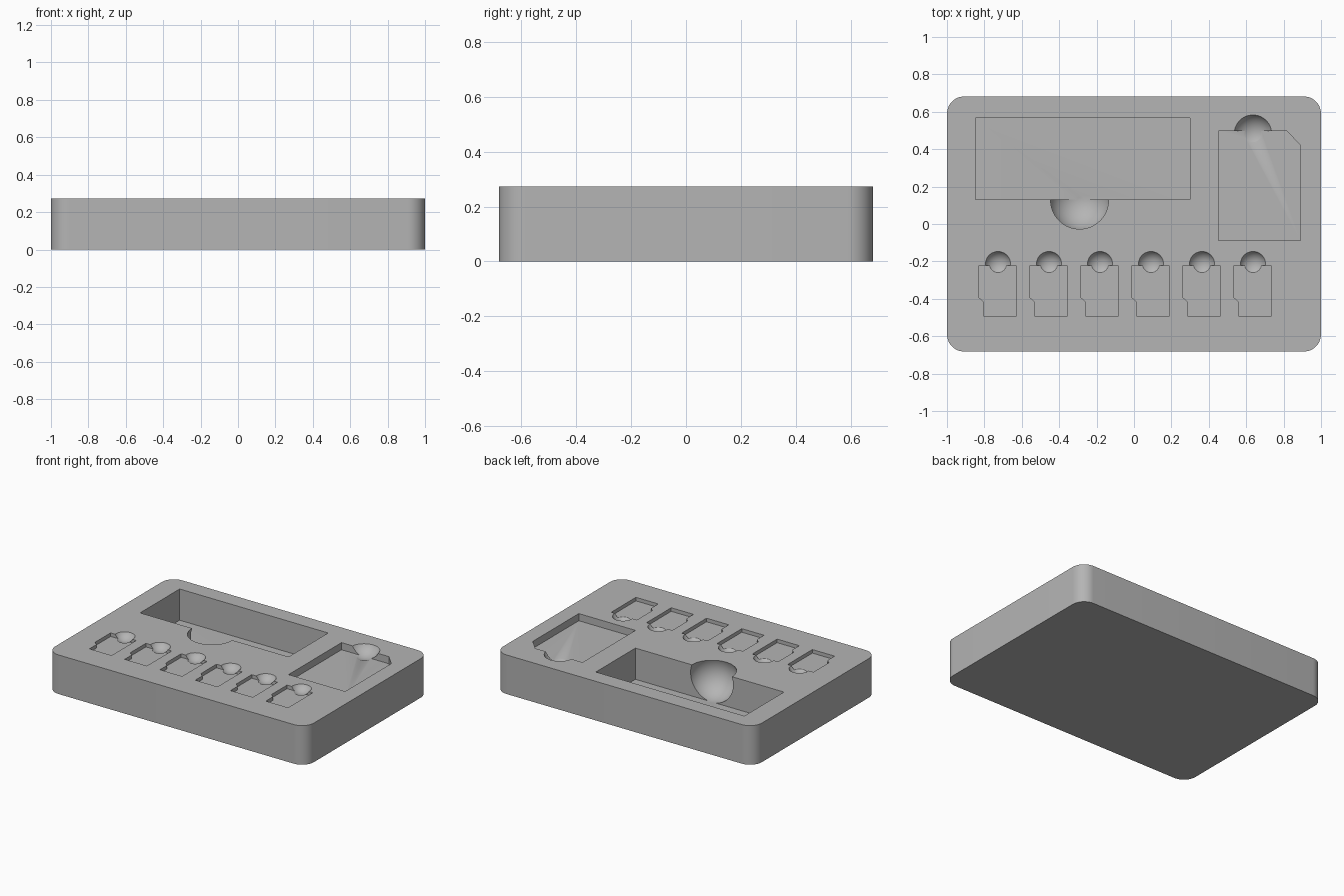
import bpy, bmesh, math
from mathutils import Matrix

cube = bpy.data.objects.get("Cube")
if cube:
    bpy.data.objects.remove(cube, do_unlink=True)

HEIGHT = 0.273

grey = bpy.data.materials.new("matte_grey")
grey.use_nodes = True
colour = (0.46, 0.46, 0.46, 1)
grey.diffuse_color = colour
grey.node_tree.nodes["Principled BSDF"].inputs["Base Color"].default_value = colour


def finish(name, bm):
    bmesh.ops.recalc_face_normals(bm, faces=bm.faces)
    mesh = bpy.data.meshes.new(name)
    bm.to_mesh(mesh)
    bm.free()
    mesh.materials.append(grey)
    obj = bpy.data.objects.new(name, mesh)
    bpy.context.collection.objects.link(obj)
    return obj


def prism(name, outline, bottom, top):
    """Extrude a flat outline between two heights."""
    bm = bmesh.new()
    face = bm.faces.new([bm.verts.new((x, y, bottom)) for x, y in outline])
    ext = bmesh.ops.extrude_face_region(bm, geom=[face])
    moved = [v for v in ext["geom"] if isinstance(v, bmesh.types.BMVert)]
    bmesh.ops.translate(bm, verts=moved, vec=(0, 0, top - bottom))
    return finish(name, bm)


def scoop(name, x, y, rim, depth):
    """Ball whose cap at the top surface has the given rim and depth."""
    radius = (rim ** 2 + depth ** 2) / (2 * depth)
    bm = bmesh.new()
    bmesh.ops.create_uvsphere(
        bm, u_segments=64, v_segments=40, radius=radius,
        matrix=Matrix.Translation((x, y, HEIGHT - depth + radius)))
    return finish(name, bm)


def pocket(name, outline, depth):
    return prism(name, outline, HEIGHT - depth, HEIGHT + 0.1)


# Tray block with rounded vertical corners
half_x, half_y, corner = 1.0, 0.682, 0.093
outline = []
for i, (sx, sy) in enumerate([(1, 1), (-1, 1), (-1, -1), (1, -1)]):
    for k in range(13):
        a = math.radians(90 * i + 7.5 * k)
        outline.append((sx * (half_x - corner) + corner * math.cos(a),
                        sy * (half_y - corner) + corner * math.sin(a)))
tray = prism("storage_tray", outline, 0, HEIGHT)

# Deep rectangular pocket with a finger scoop
cutters = [
    pocket("deep_pocket", [(-0.848, 0.13), (0.3, 0.13), (0.3, 0.567), (-0.848, 0.567)], 0.218),
    scoop("deep_scoop", -0.291, 0.128, 0.155, 0.22),
]

# Large card pocket with a clipped corner
cutters += [
    pocket("large_card_pocket", [(0.452, -0.088), (0.89, -0.088), (0.89, 0.42),
                                 (0.818, 0.497), (0.452, 0.497)], 0.05),
    scoop("large_card_scoop", 0.636, 0.483, 0.1, 0.06),
]

# Row of small notched card pockets
for i in range(6):
    cx = -0.727 + 0.2727 * i
    shape = [(-0.075, -0.495), (0.097, -0.495), (0.097, -0.222),
             (-0.102, -0.222), (-0.102, -0.393), (-0.075, -0.417)]
    cutters += [
        pocket(f"small_card_pocket_{i + 1}", [(cx + x, y) for x, y in shape], 0.025),
        scoop(f"small_card_scoop_{i + 1}", cx, -0.214, 0.067, 0.04),
    ]

# Carve every recess, then drop the cutters
bpy.context.view_layer.objects.active = tray
for obj in bpy.context.selected_objects:
    obj.select_set(False)
tray.select_set(True)
for cutter in cutters:
    mod = tray.modifiers.new(cutter.name, "BOOLEAN")
    mod.operation = "DIFFERENCE"
    mod.solver = "EXACT"
    mod.object = cutter
    bpy.ops.object.modifier_apply(modifier=mod.name)
    bpy.data.objects.remove(cutter, do_unlink=True)

bpy.ops.object.shade_smooth_by_angle(angle=math.radians(25))
